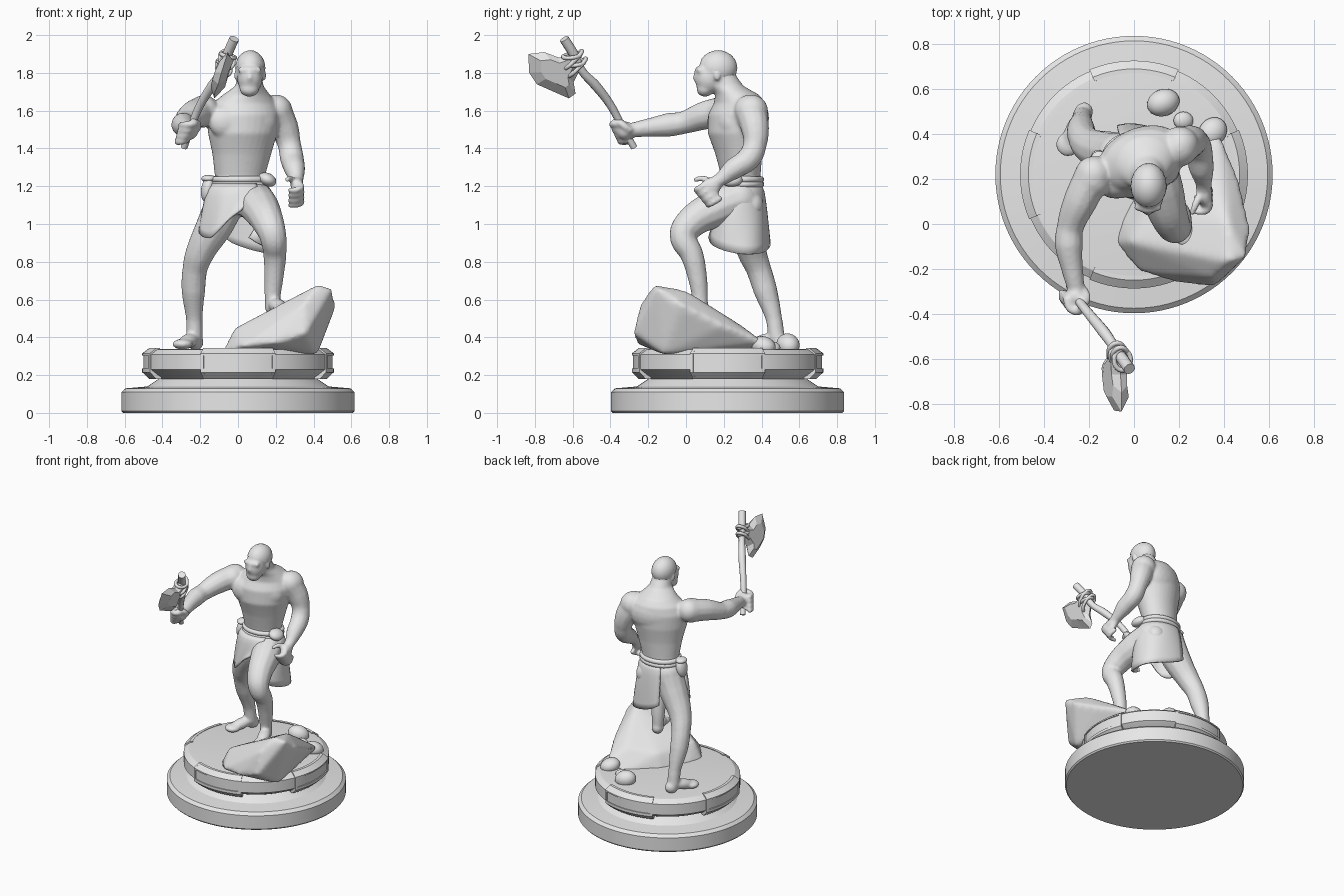
import bpy, bmesh, math, random
from mathutils import Matrix, Vector, Euler

random.seed(4)
if "Cube" in bpy.data.objects:
    bpy.data.objects.remove(bpy.data.objects["Cube"])

stone = bpy.data.materials.new("plain grey")
stone.use_nodes = True
stone.diffuse_color = (.8, .8, .8, 1)
stone.node_tree.nodes["Principled BSDF"].inputs["Base Color"].default_value = (.8, .8, .8, 1)


def finish(name, bm, angle=None):
    """Turn a bmesh into a named object; angle gives smooth shading."""
    bmesh.ops.recalc_face_normals(bm, faces=bm.faces)
    mesh = bpy.data.meshes.new(name)
    bm.to_mesh(mesh)
    bm.free()
    obj = bpy.data.objects.new(name, mesh)
    bpy.context.collection.objects.link(obj)
    mesh.materials.append(stone)
    if angle:
        bpy.ops.object.select_all(action='DESELECT')
        obj.select_set(True)
        bpy.context.view_layer.objects.active = obj
        bpy.ops.object.shade_smooth_by_angle(angle=math.radians(angle))
    return obj


def fuse(obj, voxel, rounds):
    """Merge overlapping volumes into one soft skin."""
    remesh = obj.modifiers.new("fuse", 'REMESH')
    remesh.mode = 'VOXEL'
    remesh.voxel_size = voxel
    remesh.use_smooth_shade = True
    soften = obj.modifiers.new("soften", 'SMOOTH')
    soften.factor = .5
    soften.iterations = rounds


def ball(bm, centre, radii, turn=(0, 0, 0)):
    rot = Euler([math.radians(a) for a in turn]).to_matrix().to_4x4()
    matrix = Matrix.Translation(centre) @ rot @ Matrix.Diagonal((*radii, 1))
    bmesh.ops.create_icosphere(bm, subdivisions=3, radius=1, matrix=matrix)


def tube(bm, points, closed=False, round_ends=True):
    """Add a smooth tube through (x, y, z, radius) points."""
    curve = bpy.data.curves.new("tube", 'CURVE')
    curve.dimensions = '3D'
    curve.bevel_depth = 1
    curve.bevel_resolution = 4
    curve.resolution_u = 6
    curve.use_fill_caps = True
    spline = curve.splines.new('BEZIER')
    spline.bezier_points.add(len(points) - 1)
    spline.use_cyclic_u = closed
    for knot, (x, y, z, r) in zip(spline.bezier_points, points):
        knot.co = (x, y, z)
        knot.radius = r
        knot.handle_left_type = knot.handle_right_type = 'AUTO'
    obj = bpy.data.objects.new("tube", curve)
    bpy.context.collection.objects.link(obj)
    bpy.context.view_layer.update()
    bm.from_mesh(obj.evaluated_get(bpy.context.evaluated_depsgraph_get()).to_mesh())
    bpy.data.objects.remove(obj)
    bpy.data.curves.remove(curve)
    bmesh.ops.remove_doubles(bm, verts=bm.verts, dist=.0001)
    if round_ends and not closed:
        for x, y, z, r in (points[0], points[-1]):
            ball(bm, (x, y, z), (r, r, r))


def loft(bm, rings, sides=32):
    """Skin elliptical rings given as (x, y, z, rx, ry, yaw)."""
    rows = []
    for x, y, z, rx, ry, yaw in rings:
        spin = Matrix.Rotation(math.radians(yaw), 3, 'Z')
        angles = [math.tau * i / sides for i in range(sides)]
        rows.append([bm.verts.new(Vector((x, y, z)) + spin @ Vector((rx * math.cos(a), ry * math.sin(a), 0)))
                     for a in angles])
    for low, high in zip(rows, rows[1:]):
        for i in range(sides):
            j = (i + 1) % sides
            bm.faces.new((low[i], low[j], high[j], high[i]))
    bm.faces.new(rows[0][::-1])
    bm.faces.new(rows[-1])


# Round plinth
bm = bmesh.new()
profile = [(.608, 0), (.617, .01), (.617, .11), (.595, .13), (.48, .14), (.42, .18),
           (.46, .2), (.5, .23), (.5, .31), (.465, .335), (.44, .338)]
loft(bm, [(0, .22, z, r, r, 0) for r, z in profile], 96)
finish("plinth", bm, 25)


def arc_bar(bm, section, start, end, steps=10):
    """Sweep a closed (radius, z) section around the plinth axis."""
    rows = []
    for i in range(steps + 1):
        a = math.radians(start + (end - start) * i / steps)
        rows.append([bm.verts.new((r * math.cos(a), .22 + r * math.sin(a), z)) for r, z in section])
    n = len(section)
    for p, q in zip(rows, rows[1:]):
        for i in range(n):
            bm.faces.new((p[i], p[(i + 1) % n], q[(i + 1) % n], q[i]))
    bm.faces.new(rows[0])
    bm.faces.new(rows[-1][::-1])


# Raised frames on the four sides of the plinth
bm = bmesh.new()
upper = [(.45, .343), (.47, .343), (.507, .315), (.507, .305), (.48, .305)]
lower = [(.44, .18), (.47, .18), (.507, .215), (.507, .235), (.48, .235)]
side = [(.44, .18), (.47, .18), (.507, .215), (.507, .315), (.47, .343), (.45, .343)]
for middle in range(0, 360, 90):
    arc_bar(bm, upper, middle - 22, middle + 22)
    arc_bar(bm, lower, middle - 22, middle + 22)
    for edge in (-23, 21):
        arc_bar(bm, side, middle + edge, middle + edge + 2, 2)
finish("plinth_frames", bm, 25)

# Boulder under the front foot
bm = bmesh.new()
for p in [(-.09, -.08, .31), (-.06, .03, .31), (.02, -.215, .35), (-.02, -.08, .45), (.2, -.265, .37),
          (.36, -.28, .42), (.42, -.17, .68), (.5, -.15, .66), (.52, -.02, .57), (.42, .0, .65),
          (.47, .2, .46), (.42, -.12, .31), (.38, .42, .37), (.25, .4, .31), (.1, .2, .43),
          (.3, .3, .46), (.05, .22, .31), (.35, -.24, .58), (.2, .02, .54)]:
    bm.verts.new(p)
bmesh.ops.convex_hull(bm, input=bm.verts)
fuse(finish("boulder", bm), .016, 10)

# Loose stones
for centre, radii, turn in (((.13, .54, .36), (.075, .06, .06), 20), ((.35, .41, .355), (.07, .06, .05), 50),
                            ((.22, .46, .345), (.045, .04, .03), 0)):
    bm = bmesh.new()
    ball(bm, centre, radii, (0, 15, turn))
    finish("loose_stone", bm, 60)

# Body: torso, head and limbs fused into one skin
bm = bmesh.new()
loft(bm, [(.01, .29, 1.05, .11, .09, 5), (.01, .29, 1.13, .15, .115, 5), (.01, .29, 1.25, .133, .103, 10),
          (.02, .28, 1.37, .158, .122, 15), (.025, .27, 1.48, .188, .15, 20), (.03, .275, 1.58, .2, .15, 22),
          (.035, .285, 1.64, .175, .13, 22), (.045, .27, 1.685, .125, .115, 18), (.06, .22, 1.73, .075, .085, 0),
          (.065, .19, 1.8, .06, .065, 0)])
for spot, radii in (((-.04, .19, 1.54), (.12, .07, .1)), ((.1, .225, 1.54), (.11, .07, .1)),
                    ((.03, .32, 1.56), (.18, .11, .14)),
                    ((-.185, .2, 1.595), (.085, .09, .085)), ((.205, .35, 1.595), (.085, .085, .09)),
                    ((-.06, .34, 1.1), (.085, .07, .08)), ((.08, .34, 1.1), (.085, .07, .08))):
    ball(bm, spot, radii, (0, 0, 20))
# Head, jaw, brow, nose and ears
ball(bm, (.065, .17, 1.828), (.077, .1, .09))
ball(bm, (.063, .122, 1.775), (.068, .077, .088))
ball(bm, (.06, .1, 1.715), (.052, .045, .042))
tube(bm, [(.015, .075, 1.815, .016), (.062, .062, 1.815, .017), (.11, .075, 1.815, .016)])
tube(bm, [(.062, .055, 1.81, .01), (.062, .049, 1.772, .015)])
for x in (-.01, .14):
    ball(bm, (x, .165, 1.785), (.01, .018, .028))
# Arms
tube(bm, [(-.18, .22, 1.6, .083), (-.24, .1, 1.575, .076), (-.285, -.02, 1.535, .06), (-.29, -.09, 1.525, .064),
          (-.275, -.2, 1.51, .049), (-.255, -.3, 1.495, .038)])
tube(bm, [(.2, .34, 1.6, .086), (.245, .365, 1.51, .076), (.272, .365, 1.42, .062), (.285, .335, 1.35, .064),
          (.3, .25, 1.29, .057), (.31, .18, 1.235, .037), (.31, .14, 1.21, .034)])
# Striding legs
tube(bm, [(-.06, .3, 1.13, .108), (-.12, .315, 1.0, .1), (-.2, .35, .85, .078), (-.228, .385, .76, .067),
          (-.236, .42, .65, .064), (-.232, .465, .5, .044), (-.23, .48, .4, .044)])
tube(bm, [(.08, .28, 1.13, .108), (.12, .15, 1.08, .102), (.165, .015, .995, .083), (.185, -.015, .935, .072),
          (.195, .03, .84, .062), (.19, .06, .72, .052), (.183, .075, .6, .042), (.185, .075, .57, .041)])


def foot(heel, toe, lift):
    heel, toe = Vector(heel), Vector(toe)
    yaw = math.degrees(math.atan2(toe.y - heel.y, toe.x - heel.x))
    ball(bm, heel, (.048, .042, .045), (0, 0, yaw))
    ball(bm, heel.lerp(toe, .45) + Vector((0, 0, lift)), (.095, .044, .038), (0, 12, yaw))
    ball(bm, heel.lerp(toe, .85), (.055, .055, .028), (0, 0, yaw))


foot((-.225, .495, .375), (-.305, .33, .362), .012)
foot((.185, .075, .56), (.245, -.075, .55), .01)

# Right fist closed around the handle
ball(bm, (-.258, -.325, 1.495), (.05, .045, .05))
for i in range(4):
    f = i / 3
    tube(bm, [(-.225 - .05 * f, -.34 + .04 * f, 1.535 - .09 * f, .02),
              (-.24 - .05 * f, -.385 + .04 * f, 1.53 - .09 * f, .02),
              (-.285 - .03 * f, -.375 + .04 * f, 1.525 - .09 * f, .019),
              (-.3 - .02 * f, -.335 + .03 * f, 1.525 - .09 * f, .017)])
tube(bm, [(-.22, -.3, 1.5, .02), (-.21, -.335, 1.525, .018), (-.235, -.37, 1.55, .016)])
# Left hand, half open
ball(bm, (.315, .13, 1.195), (.034, .06, .05), (30, 0, 0))
for i in range(4):
    y = .06 + .022 * i
    z = 1.205 - .027 * i
    tube(bm, [(.325, y + .05, z + .01, .018), (.335, y + .015, z - .012, .017), (.315, y - .005, z - .022, .016),
              (.275, y - .005, z - .025, .014)])
tube(bm, [(.3, .14, 1.22, .019), (.275, .09, 1.24, .017), (.26, .05, 1.235, .014)])
fuse(finish("body", bm), .009, 7)

# Close-cropped hair
bm = bmesh.new()
ball(bm, (.065, .17, 1.826), (.08, .102, .094))
bmesh.ops.bisect_plane(bm, geom=bm.verts[:] + bm.edges[:] + bm.faces[:], plane_co=(0, .1, 1.845),
                       plane_no=(0, .55, .8), clear_inner=True)
finish("hair", bm, 60)

# Belt and its pouches
bm = bmesh.new()
for lift in (-.012, .014):
    tube(bm, [(.01 + .137 * math.cos(a), .29 + .107 * math.sin(a), 1.222 + lift, .017)
              for a in (math.tau * i / 12 for i in range(12))], closed=True)
finish("belt", bm, 60)
bm = bmesh.new()
ball(bm, (-.16, .28, 1.185), (.035, .05, .07), (0, 10, 0))
ball(bm, (-.155, .28, 1.24), (.04, .045, .02))
ball(bm, (.155, .24, 1.235), (.05, .06, .035), (0, 25, 0))
finish("pouches", bm, 60)


def cloth(name, top, bottom, hem):
    """Hang a curved sheet between angle ranges at the belt and hem."""
    bm = bmesh.new()
    cols, rows = 16, 8
    grid = []
    for j in range(rows + 1):
        t = j / rows
        grid.append([])
        for i in range(cols + 1):
            u = i / cols
            a = math.radians((top[0] + (top[1] - top[0]) * u) * (1 - t) + (bottom[0] + (bottom[1] - bottom[0]) * u) * t)
            ripple = 1 + .03 * t * math.sin(u * 14)
            spread = math.sqrt(t)
            grid[j].append(bm.verts.new((.005 + (.147 + .063 * spread) * ripple * math.cos(a),
                                         .28 + (.118 + .05 * spread) * ripple * math.sin(a),
                                         1.215 + (hem(u) - 1.215) * t)))
    for j in range(rows):
        for i in range(cols):
            bm.faces.new((grid[j][i], grid[j][i + 1], grid[j + 1][i + 1], grid[j + 1][i]))
    sheet = finish(name, bm, 50)
    sheet.modifiers.new("thickness", 'SOLIDIFY').thickness = .014


cloth("back_cloth", (-15, 115), (-75, 112), lambda u: .93 - .09 * math.sin(math.pi * u) ** .7)
cloth("front_cloth", (190, 310), (180, 272), lambda u: .98 - .06 * math.sin(math.pi * min(1, u * 1.2)) + .1 * u ** 3)

# Axe: knotty handle, chipped stone head and lashings
bm = bmesh.new()
tube(bm, [(-.285, -.275, 1.405, .018), (-.25, -.335, 1.51, .019), (-.2, -.4, 1.63, .022), (-.135, -.48, 1.735, .026),
          (-.085, -.55, 1.81, .022), (-.055, -.595, 1.9, .026), (-.02, -.645, 1.98, .026)], round_ends=False)
finish("axe_handle", bm, 40)
bm = bmesh.new()
outline = [(-.835, 1.9), (-.75, 1.91), (-.67, 1.88), (-.58, 1.91), (-.54, 1.87), (-.57, 1.8), (-.595, 1.75),
           (-.585, 1.69), (-.62, 1.665), (-.7, 1.7), (-.79, 1.74), (-.83, 1.8)]
lean = lambda y, z, off: (-.085 + (z - 1.8) * .33 + off, y, z)
rim = [bm.verts.new(lean(y, z, random.uniform(-.008, .008))) for y, z in outline]
for sign in (-1, 1):
    face = [bm.verts.new(lean(-.67 + (y + .67) * .6, 1.81 + (z - 1.81) * .6, sign * random.uniform(.03, .042)))
            for y, z in outline]
    for i in range(len(rim)):
        j = (i + 1) % len(rim)
        bm.faces.new((rim[i], rim[j], face[j], face[i]))
    bm.faces.new(face)
finish("axe_head", bm)
bm = bmesh.new()
for k, z in enumerate((1.83, 1.85, 1.87, 1.89)):
    tilt = .025 + .02 * (-1) ** k
    tube(bm, [(-.068 + .036 * math.cos(a) + (z - 1.85) * .4, -.585 + .045 * math.sin(a) - (z - 1.85) * .5,
               z + tilt * math.sin(a) - .01 * math.cos(a), .011)
              for a in (math.tau * i / 8 for i in range(8))], closed=True)
finish("axe_lashings", bm, 60)
